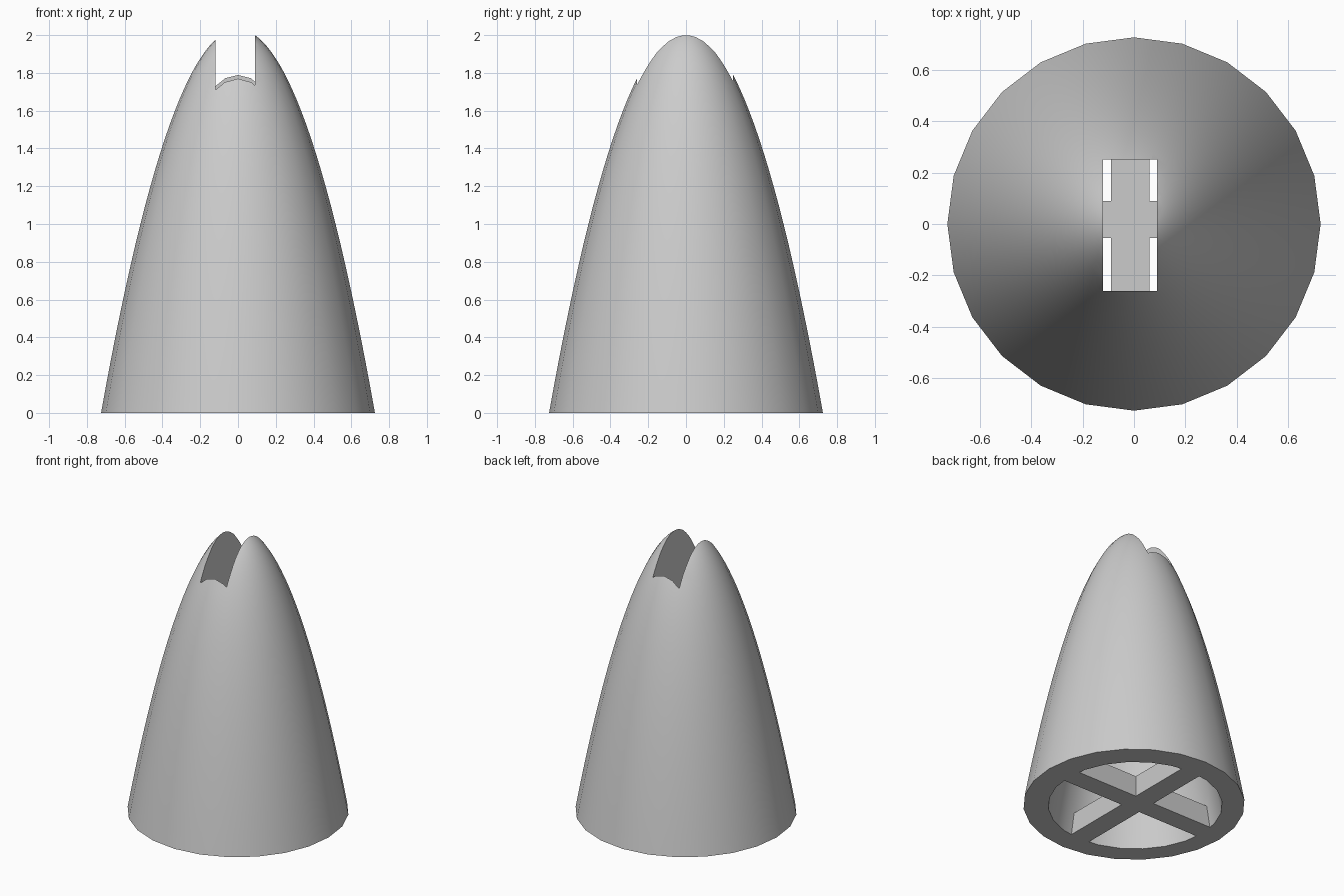
import bpy
import bmesh
from math import radians
from mathutils import Matrix, Vector

cube = bpy.data.objects.get("Cube")
if cube:
    bpy.data.objects.remove(cube, do_unlink=True)

SIDES, RINGS = 24, 28
BASE_R, APEX = 0.725, 2.031
CENTRE = Vector((-0.015, -0.005, 0))   # axis of the hollow and the slot

grey = bpy.data.materials.new("plain_grey")
grey.use_nodes = True
grey.diffuse_color = (0.6, 0.6, 0.6, 1)
grey.node_tree.nodes["Principled BSDF"].inputs["Base Color"].default_value = grey.diffuse_color


def make(name, bm):
    bmesh.ops.recalc_face_normals(bm, faces=bm.faces)
    mesh = bpy.data.meshes.new(name)
    bm.to_mesh(mesh)
    bm.free()
    mesh.materials.append(grey)
    ob = bpy.data.objects.new(name, mesh)
    bpy.context.collection.objects.link(ob)
    return ob


def paraboloid(name, radius, height, centre, skirt=0):
    """Closed parabolic dome, with an optional straight skirt below z = 0."""
    bm = bmesh.new()
    profile = [(radius * i / RINGS, height * (1 - (i / RINGS) ** 2)) for i in range(1, RINGS + 1)]
    if skirt:
        profile.append((radius, -skirt))
    rings = []
    for r, z in profile:
        circle = bmesh.ops.create_circle(bm, segments=SIDES, radius=r,
                                         matrix=Matrix.Translation(centre + Vector((0, 0, z))) @ Matrix.Rotation(radians(90), 4, "Z"))
        rings.append(circle["verts"])
    tip = bm.verts.new(centre + Vector((0, 0, height)))
    for i in range(SIDES):
        j = (i + 1) % SIDES
        bm.faces.new((tip, rings[0][i], rings[0][j]))
        for a, b in zip(rings, rings[1:]):
            bm.faces.new((a[i], b[i], b[j], a[j]))
    bm.faces.new(rings[-1])
    return make(name, bm)


def box(name, low, high):
    low, high = Vector(low), Vector(high)
    bm = bmesh.new()
    bmesh.ops.create_cube(bm, size=1, matrix=Matrix.Translation((low + high) / 2)
                          @ Matrix.Diagonal((*(high - low), 1)))
    return make(name, bm)


def combine(target, tool, operation):
    mod = target.modifiers.new(operation.lower(), "BOOLEAN")
    mod.operation, mod.solver, mod.object = operation, "EXACT", tool
    bpy.context.view_layer.objects.active = target
    bpy.ops.object.modifier_apply(modifier=mod.name)
    bpy.data.objects.remove(tool, do_unlink=True)


# Hollow shell with a slot through the tip
shell = paraboloid("nose_shell", BASE_R, APEX, Vector((0, 0, 0)))
combine(shell, paraboloid("hollow", 0.57, 1.6, CENTRE, skirt=0.2), "DIFFERENCE")
combine(shell, box("tip_slot", (-0.12, -0.26, 1.0), (0.09, 0.25, 2.3)), "DIFFERENCE")

# Crossed ribs flush with the base rim
ribs = box("base_ribs", (-0.09, -0.61, 0), (0.06, 0.61, 0.15))
combine(ribs, box("side_rib", (-0.61, -0.055, 0), (0.61, 0.09, 0.15)), "UNION")
combine(shell, ribs, "UNION")

# Smooth curved walls, crisp cut edges
bpy.ops.object.select_all(action="DESELECT")
shell.select_set(True)
bpy.context.view_layer.objects.active = shell
bpy.ops.object.shade_smooth_by_angle(angle=radians(30))
